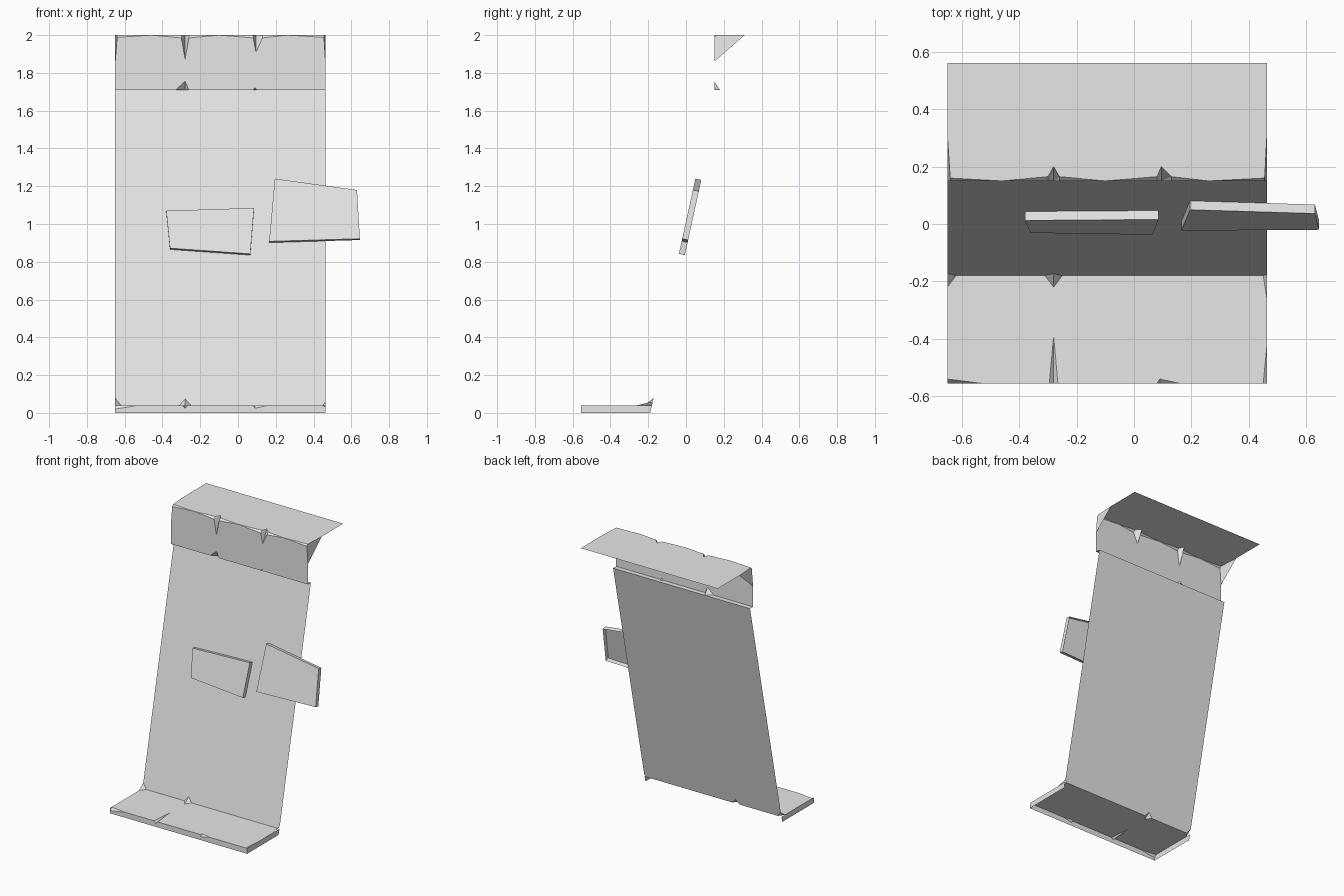
import bpy, bmesh
from mathutils import Vector

cube = bpy.data.objects.get("Cube")
if cube:
    bpy.data.objects.remove(cube)

grey = bpy.data.materials.new("light_grey")
grey.use_nodes = True
grey.diffuse_color = (0.8, 0.8, 0.8, 1)
grey.node_tree.nodes["Principled BSDF"].inputs["Base Color"].default_value = grey.diffuse_color

X0, X1 = -0.65, 0.463


def build(name, polygons):
    """Make one flat-shaded object from a list of polygons."""
    bm = bmesh.new()
    for poly in polygons:
        bm.faces.new([bm.verts.new(p) for p in poly])
    bmesh.ops.remove_doubles(bm, verts=bm.verts, dist=0.0005)
    mesh = bpy.data.meshes.new(name)
    bm.to_mesh(mesh)
    bm.free()
    mesh.materials.append(grey)
    obj = bpy.data.objects.new(name, mesh)
    bpy.context.collection.objects.link(obj)
    return obj


def clean(points):
    """Drop repeated neighbours from an outline."""
    return [p for i, p in enumerate(points) if (p - points[i - 1]).length > 0.0005]


# Side profile of the folded sheet, as (y, z)
profile = [Vector((0, y, z)) for y, z in (
    (-0.555, 0), (-0.555, 0.04), (-0.18, 0.04), (0.185, 1.71),
    (0.15, 1.71), (0.15, 2.0), (0.56, 2.0))]
names = ["base_front_lip", "base_top", "main_panel", "panel_ledge",
         "upper_wall", "top_flap"]

# Nicks along each fold: x, cut into the sheet before, cut into the sheet after
plain = [(X0, 0, 0), (X1, 0, 0)]
folds = {i: plain for i in range(len(profile))}
folds[1] = [(X0, 0.02, 0.015), (-0.53, 0, 0), (-0.295, 0, 0), (-0.28, 0.015, 0.165),
            (-0.265, 0, 0), (0.08, 0, 0), (0.09, 0.015, 0.015), (0.16, 0, 0),
            (0.45, 0, 0), (X1, 0.01, 0.13)]
folds[2] = [(X0, 0.04, 0.04), (-0.62, 0, 0), (-0.31, 0, 0), (-0.28, 0.04, 0.035),
            (-0.25, 0, 0), (0.45, 0, 0), (X1, 0.08, 0.02)]
folds[4] = [(X0, 0, 0.05), (-0.64, 0, 0), (-0.33, 0, 0), (-0.28, 0.03, 0.045),
            (-0.26, 0, 0), (0.08, 0, 0), (0.09, 0.015, 0.012), (0.1, 0, 0),
            (0.455, 0, 0), (X1, 0, 0.05)]
folds[5] = [(X0, 0.14, 0.16), (-0.64, 0.012, 0.01), (-0.46, 0, 0), (-0.3, 0.015, 0.015),
            (-0.28, 0.13, 0.05), (-0.26, 0.015, 0.015), (-0.1, 0, 0),
            (0.08, 0.015, 0.015), (0.095, 0.09, 0.05), (0.13, 0.015, 0.015),
            (0.26, 0, 0), (0.455, 0.012, 0.01), (X1, 0.14, 0.16)]


def fold_edge(i, toward):
    """Edge of the sheet that runs from profile point i to its neighbour."""
    if not 0 <= toward < len(profile):
        return []
    direction = (profile[toward] - profile[i]).normalized()
    side = 1 if toward < i else 2
    return [profile[i] + Vector((f[0], 0, 0)) + direction * f[side] for f in folds[i]]


# Flat sheets between the folds
for i, name in enumerate(names):
    outline = fold_edge(i, i + 1) + fold_edge(i + 1, i)[::-1]
    build(name, [clean(outline)])

# Creased facets that join the sheets at each fold
for i in (1, 2, 4, 5):
    a, b = fold_edge(i, i - 1), fold_edge(i, i + 1)
    facets = []
    for k in range(len(a) - 1):
        for tri in ((a[k], a[k + 1], b[k + 1]), (a[k], b[k + 1], b[k])):
            area = (tri[1] - tri[0]).cross(tri[2] - tri[0]).length
            if area > 1e-7:
                facets.append(tri)
    build("fold_crease_" + str(i), facets)

# Side lips of the base tray
for side, x in (("right", X0), ("left", X1)):
    build("base_" + side + "_lip", [[Vector((x, y, z)) for y, z in (
        (-0.555, 0), (-0.19, 0), (-0.18, 0.04), (-0.555, 0.04))]])

# Two open-backed plates standing on the main panel
slope = (profile[3] - profile[2]).normalized()
back = Vector((0, slope.z, -slope.y))
DEPTH = 0.032


def plate(name, corners):
    front = []
    for x, z in corners:
        y = profile[2].y + (z - profile[2].z) * slope.y / slope.z - DEPTH / slope.z
        front.append(Vector((x, y, z)))
    rear = [p + back * DEPTH for p in front]
    walls = [(front[k - 1], rear[k - 1], rear[k], front[k]) for k in range(len(front))]
    build(name, [front] + walls)


plate("right_plate", [(-0.36, 0.872), (0.065, 0.842), (0.085, 1.085), (-0.38, 1.07)])
plate("left_plate", [(0.165, 0.908), (0.645, 0.922), (0.63, 1.18), (0.195, 1.24)])
